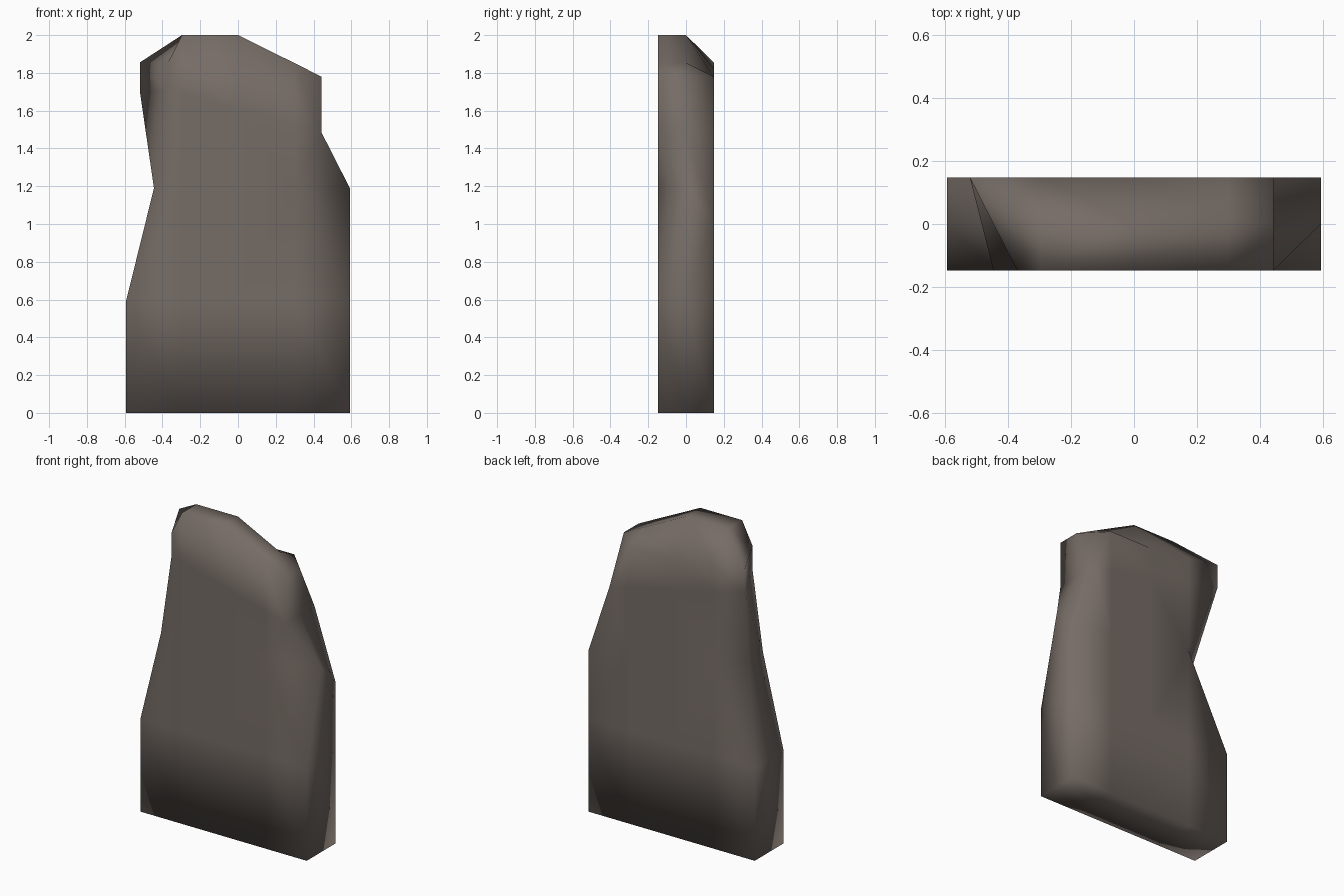
import bpy, bmesh

if "Cube" in bpy.data.objects:
    bpy.data.objects.remove(bpy.data.objects["Cube"])

D = 0.147                     # half thickness of the slab
COLS = (-0.297, 0.0, 0.297)   # inner columns of the broad faces

# each level: left and right outline as (x, z) for front, middle, back
LEVELS = [
    ([(-.592, 0)] * 3, [(.592, 0)] * 3),
    ([(-.592, .595)] * 3, [(.592, .595)] * 3),
    ([(-.445, 1.19), (-.445, 1.19), (-.297, 1.19)],
     [(.297, 1.19), (.592, 1.19), (.592, 1.035)]),
    ([(-.37, 1.705), (-.445, 1.705), (-.52, 1.705)], [(.442, 1.485)] * 3),
]
# broken top edge as (x, z)
TOP_FRONT = [(-.37, 1.855), (-.297, 2), (0, 2), (.297, 1.853), (.442, 1.78)]
TOP_MID = [(-.445, 1.855), (-.297, 2), (0, 2), (.297, 1.853), (.442, 1.78)]
TOP_BACK = [(-.52, 1.855), (-.297, 1.823), (0, 1.78), (.297, 1.78), (.297, 1.78)]


def span(left, right):
    """Outline points with the inner columns between them."""
    t = [(c - left[0]) / (right[0] - left[0]) for c in COLS]
    inner = [(c, left[1] + f * (right[1] - left[1])) for c, f in zip(COLS, t)]
    return [left] + inner + [right]


bm = bmesh.new()


def row(points, y):
    return [bm.verts.new((x, y, z)) for x, z in points]


def quad(a, b, c, d, split_ac):
    """Two triangles, split along a-c or b-d."""
    tris = ((a, b, c), (a, c, d)) if split_ac else ((a, b, d), (b, c, d))
    for t in tris:
        bm.faces.new(t)


# rings round the slab, from bottom to top
rings = []
for left, right in LEVELS:
    front = row(span(left[0], right[0]), -D)
    mid = row([left[1], right[1]], 0)
    back = row(span(left[2], right[2]), D)
    rings.append(front + [mid[1]] + back[::-1] + [mid[0]])
front, mid, back = row(TOP_FRONT, -D), row(TOP_MID, 0), row(TOP_BACK, D)
rings.append(front + [mid[4]] + back[::-1] + [mid[0]])

# the upper left side has no middle point: fold it into the back corner
for ring in rings[3:]:
    ring[11].co = ring[10].co

# sides
for i in range(len(rings) - 1):
    lo, hi = rings[i], rings[i + 1]
    for j in range(12):
        k = (j + 1) % 12
        quad(lo[j], lo[k], hi[k], hi[j], i == 1)

# chipped top
for k in range(4):
    quad(front[k], front[k + 1], mid[k + 1], mid[k], True)
    quad(mid[k], mid[k + 1], back[k + 1], back[k], k == 3)

# flat base
base = rings[0]
base_front, base_back = base[:5], base[10:5:-1]
base_mid = [base[11]] + row([(c, 0) for c in COLS], 0) + [base[5]]
for a, b in ((base_front, base_mid), (base_mid, base_back)):
    for k in range(4):
        quad(a[k], b[k], b[k + 1], a[k + 1], True)

bmesh.ops.remove_doubles(bm, verts=bm.verts[:], dist=0.001)
bmesh.ops.recalc_face_normals(bm, faces=bm.faces[:])
for f in bm.faces:
    f.smooth = True

mesh = bpy.data.meshes.new("stone_slab")
bm.to_mesh(mesh)
bm.free()
slab = bpy.data.objects.new("stone_slab", mesh)
bpy.context.collection.objects.link(slab)

stone = bpy.data.materials.new("brown_grey_stone")
stone.diffuse_color = (0.18, 0.15, 0.132, 1)
stone.use_nodes = True
stone.node_tree.nodes["Principled BSDF"].inputs["Base Color"].default_value = stone.diffuse_color
mesh.materials.append(stone)
